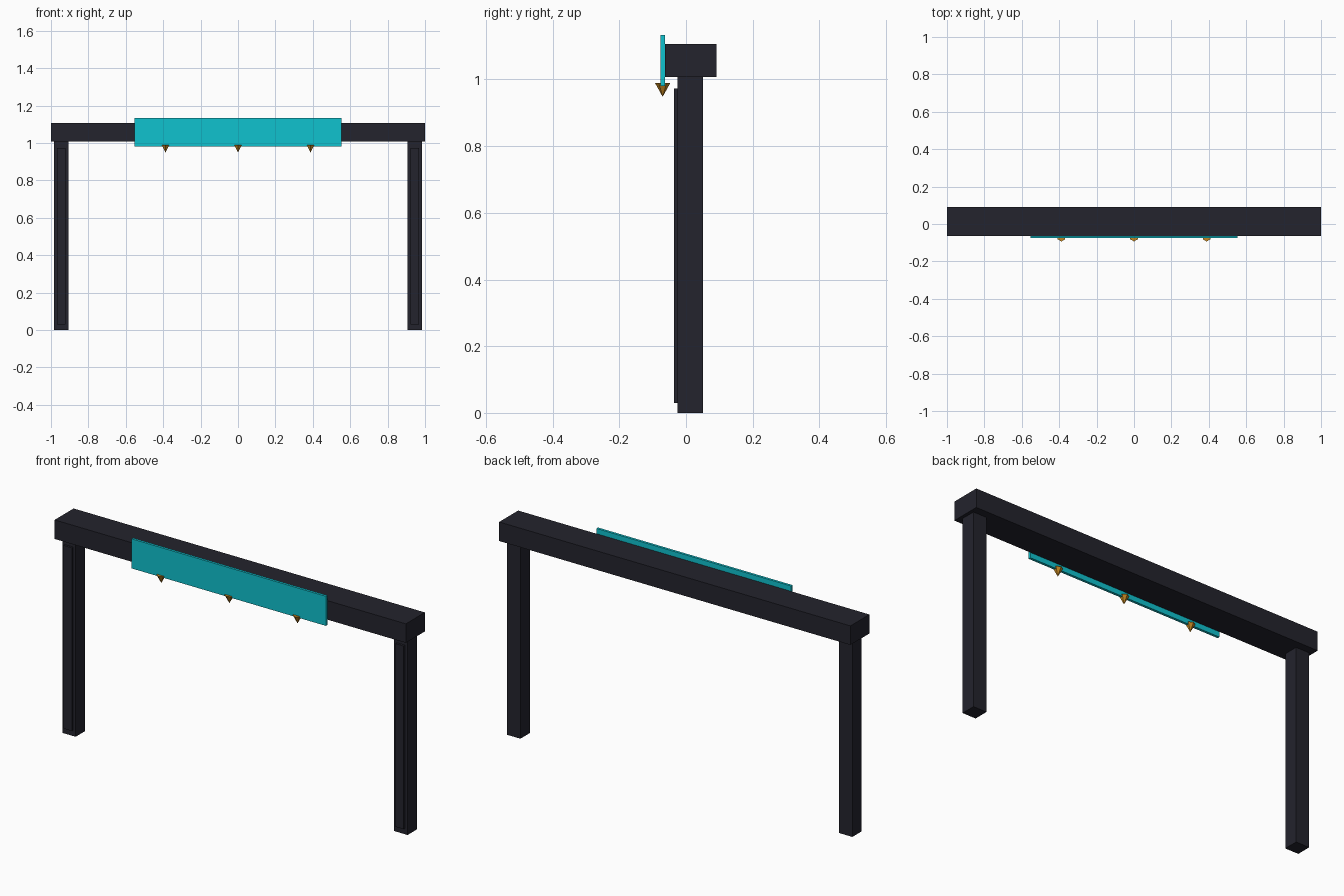
import bpy

if "Cube" in bpy.data.objects:
    bpy.data.objects.remove(bpy.data.objects["Cube"])


def material(name, rgb):
    m = bpy.data.materials.new(name)
    m.diffuse_color = (*rgb, 1.0)
    m.use_nodes = True
    m.node_tree.nodes["Principled BSDF"].inputs["Base Color"].default_value = m.diffuse_color
    return m


DARK = material("dark_metal", (0.017, 0.017, 0.026))
CYAN = material("cyan_panel", (0.005, 0.54, 0.62))
AMBER = material("amber", (0.55, 0.24, 0.015))


def box(name, x, y, z, mat):
    """Box from (min, max) ranges on each axis."""
    bpy.ops.mesh.primitive_cube_add(
        size=1, location=[(a + b) / 2 for a, b in (x, y, z)])
    ob = bpy.context.object
    ob.name = name
    ob.scale = [b - a for a, b in (x, y, z)]
    bpy.ops.object.transform_apply(location=False, rotation=False, scale=True)
    ob.data.materials.append(mat)
    return ob


# Top beam
box("top_beam", (-1, 1), (-0.063, 0.091), (1.008, 1.106), DARK)

# Posts with a raised strip on the front
for side, cx in (("left", -0.945), ("right", 0.945)):
    box(side + "_post", (cx - 0.038, cx + 0.038), (-0.025, 0.051), (0, 1.008), DARK)
    box(side + "_post_strip", (cx - 0.024, cx + 0.024), (-0.036, -0.025), (0.03, 0.973), DARK)

# Sign board on the front of the beam
box("sign_board", (-0.554, 0.554), (-0.076, -0.063), (0.981, 1.133), CYAN)

# Downward six-sided pointers under the sign
for i, x in enumerate((-0.388, 0, 0.388)):
    bpy.ops.mesh.primitive_cone_add(vertices=6, radius1=0, radius2=0.0233,
                                    depth=0.042, location=(x, -0.07, 0.969))
    ob = bpy.context.object
    ob.name = f"pointer_{i + 1}"
    ob.data.materials.append(AMBER)
